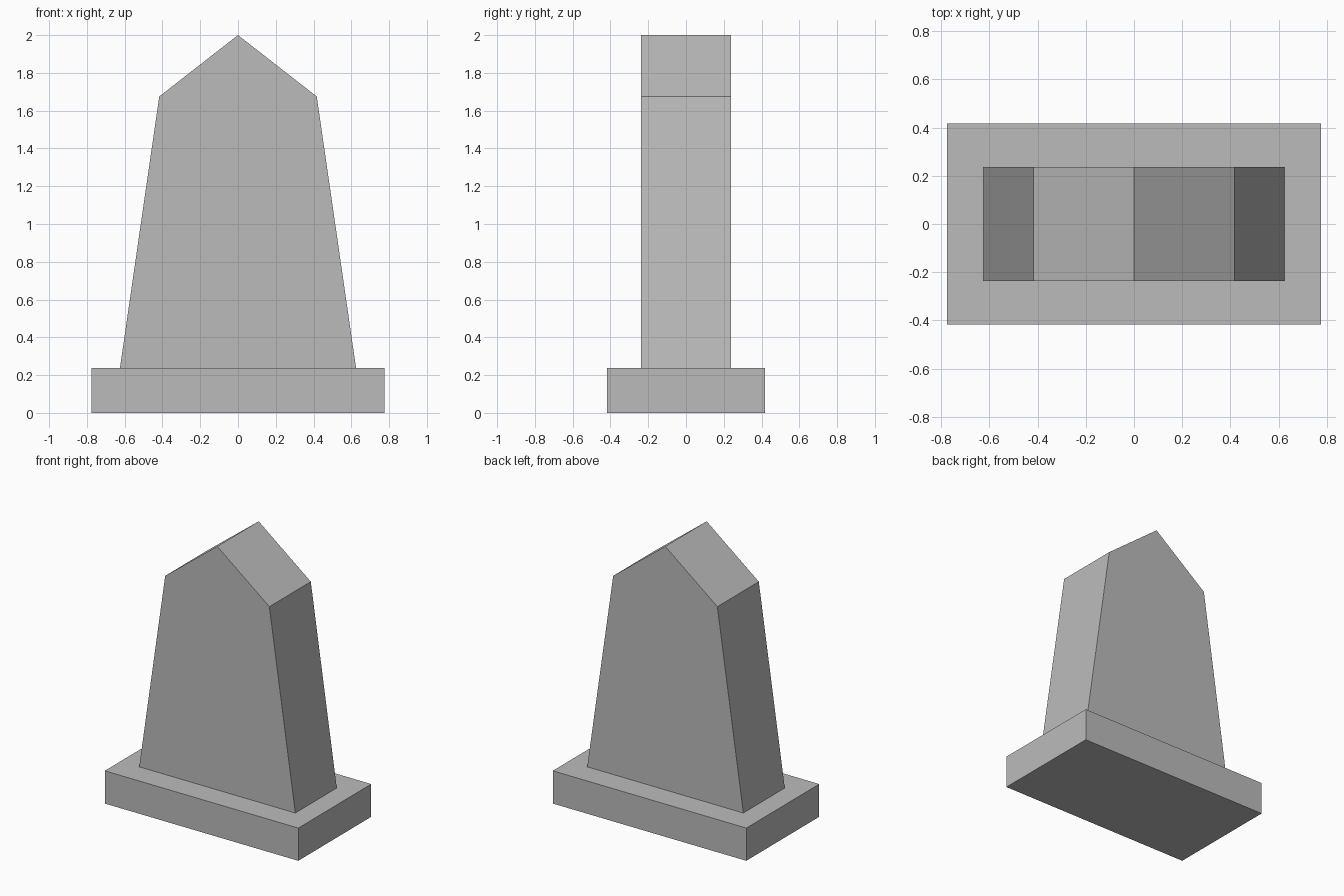
import bpy
import bmesh

cube = bpy.data.objects.get("Cube")
if cube:
    bpy.data.objects.remove(cube, do_unlink=True)

# Plain grey stone
stone = bpy.data.materials.new("grey stone")
stone.use_nodes = True
colour = (0.5, 0.5, 0.5, 1)
stone.diffuse_color = colour
stone.node_tree.nodes["Principled BSDF"].inputs["Base Color"].default_value = colour


def slab(name, half_profile, half_depth):
    """Mirror a right-hand (x, z) profile and extrude it along y."""
    outline = half_profile + [(-x, z) for x, z in reversed(half_profile) if x > 0]
    bm = bmesh.new()
    front = bm.faces.new([bm.verts.new((x, -half_depth, z)) for x, z in outline])
    result = bmesh.ops.extrude_face_region(bm, geom=[front], use_keep_orig=True)
    moved = [v for v in result["geom"] if isinstance(v, bmesh.types.BMVert)]
    bmesh.ops.translate(bm, verts=moved, vec=(0, 2 * half_depth, 0))
    bmesh.ops.recalc_face_normals(bm, faces=bm.faces)
    mesh = bpy.data.meshes.new(name)
    bm.to_mesh(mesh)
    bm.free()
    mesh.materials.append(stone)
    obj = bpy.data.objects.new(name, mesh)
    bpy.context.collection.objects.link(obj)
    return obj


# Rectangular plinth
slab("plinth", [(0.775, 0), (0.775, 0.237)], 0.417)

# Tapered headstone with a gabled top
slab("headstone", [(0.625, 0.237), (0.417, 1.675), (0, 2)], 0.237)
